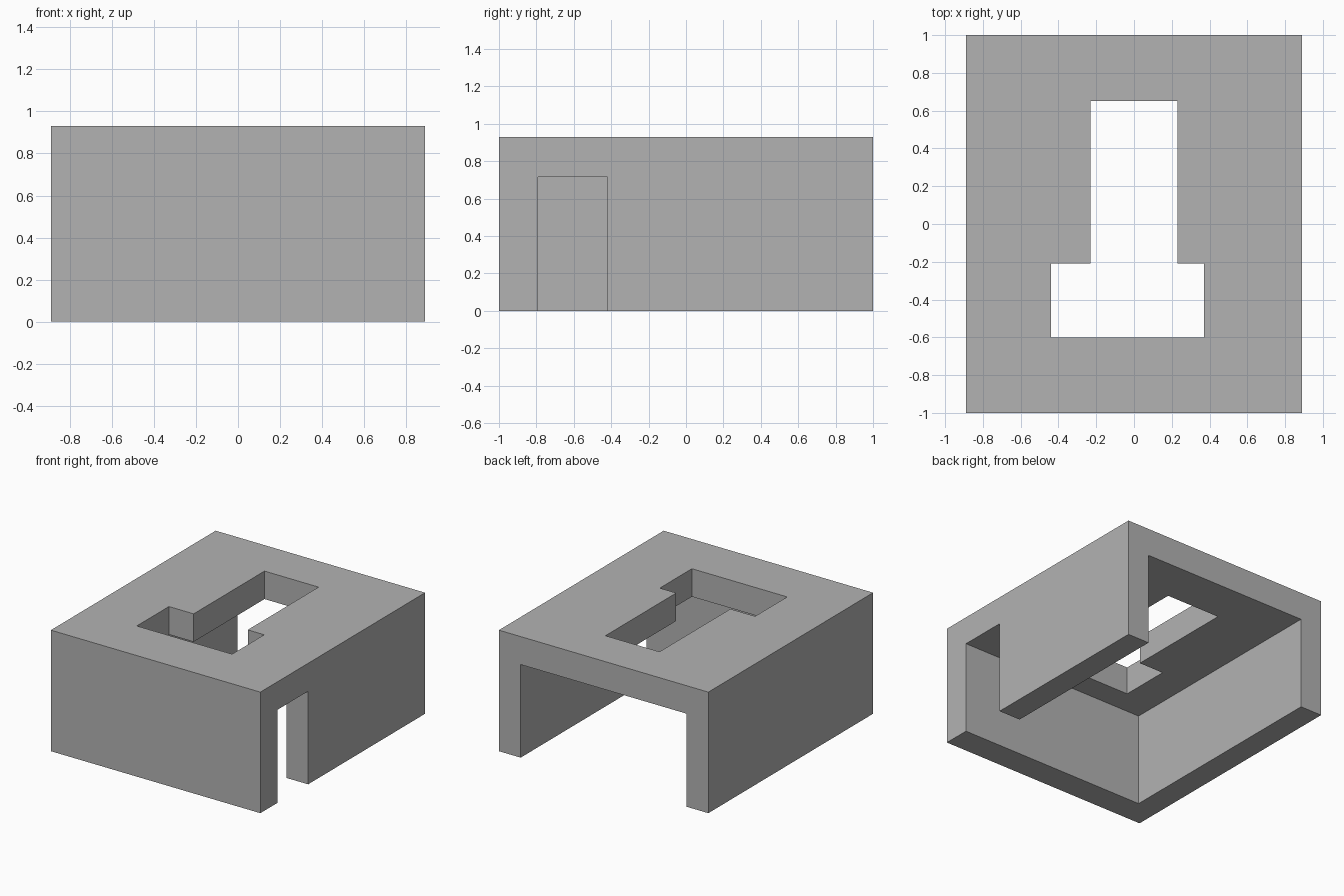
import bpy

cube = bpy.data.objects.get("Cube")
if cube:
    bpy.data.objects.remove(cube, do_unlink=True)

grey = bpy.data.materials.new("plain_grey")
grey.use_nodes = True
colour = (0.45, 0.45, 0.45, 1)
grey.diffuse_color = colour
grey.node_tree.nodes["Principled BSDF"].inputs["Base Color"].default_value = colour


def box(name, x, y, z):
    """Axis-aligned box from (low, high) pairs."""
    spans = (x, y, z)
    bpy.ops.mesh.primitive_cube_add(size=1, location=[(a + b) / 2 for a, b in spans])
    ob = bpy.context.object
    ob.name = name
    ob.scale = [b - a for a, b in spans]
    bpy.ops.object.transform_apply(location=True, rotation=True, scale=True)
    ob.data.materials.append(grey)
    return ob


def cut(target, name, x, y, z):
    """Subtract a box from the target and drop the cutter."""
    cutter = box(name, x, y, z)
    mod = target.modifiers.new(name, "BOOLEAN")
    mod.operation = "DIFFERENCE"
    mod.solver = "EXACT"
    mod.object = cutter
    bpy.context.view_layer.objects.active = target
    bpy.ops.object.modifier_apply(modifier=mod.name)
    bpy.data.objects.remove(cutter, do_unlink=True)


W, H = 0.89, 0.93       # half width, height
WALL = 0.185            # side wall thickness
CEILING = 0.715         # underside of the roof slab
FRONT = -0.79           # inner face of the front wall
LOW, OVER = -0.1, 1.1   # cutter overshoot

# Outer block
shell = box("housing_shell", (-W, W), (-1, 1), (0, H))

# Room open at the back and bottom
cut(shell, "room", (WALL - W, W - WALL), (FRONT, OVER), (LOW, CEILING))

# Doorway through the left wall, reaching the ceiling
cut(shell, "doorway", (0.5, OVER), (FRONT, -0.42), (LOW, CEILING))

# Roof opening: long slot joined to a wider front pocket
cut(shell, "roof_slot", (-0.23, 0.23), (-0.4, 0.65), (0.5, OVER))
cut(shell, "roof_pocket", (-0.44, 0.37), (-0.6, -0.21), (0.5, OVER))
